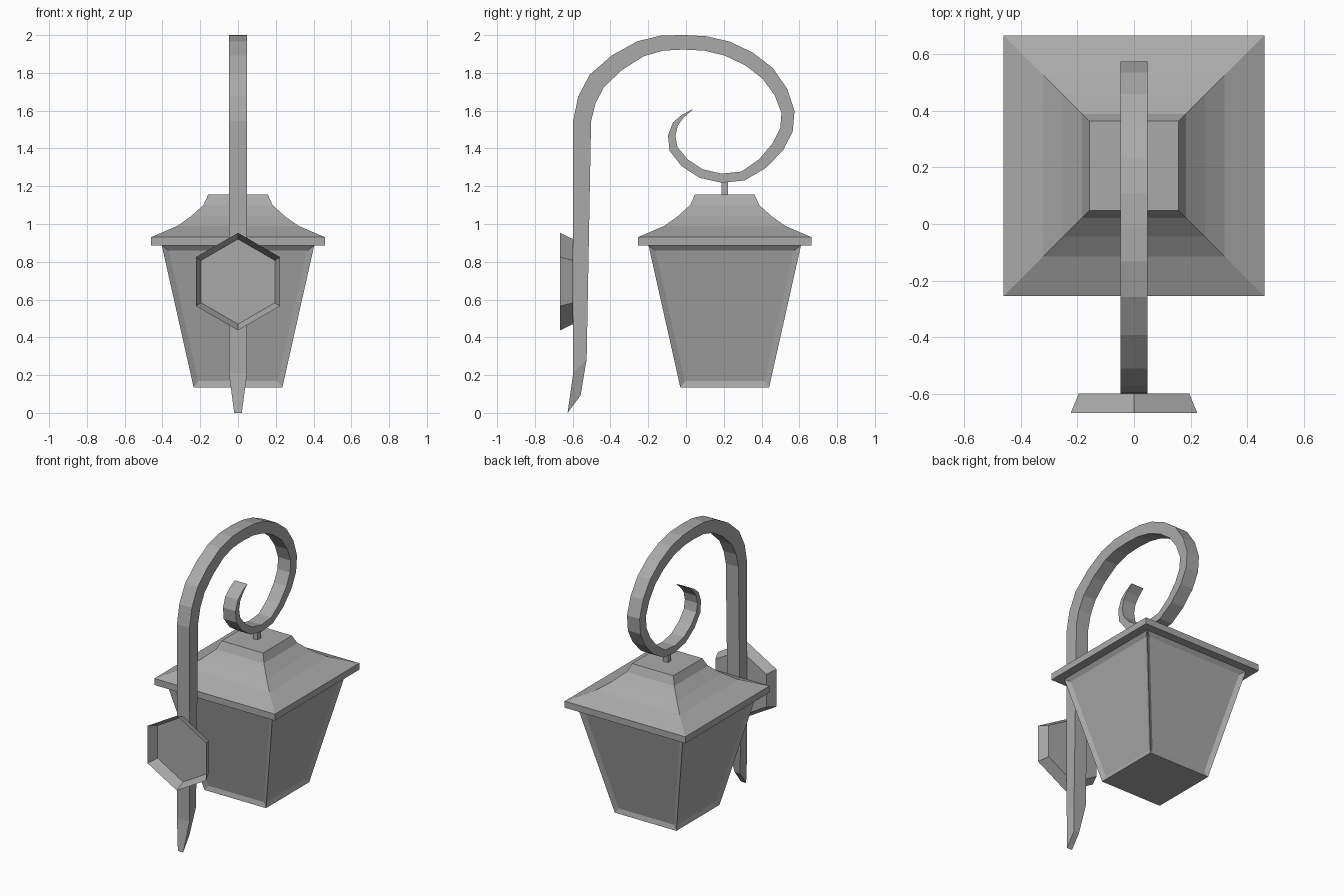
import bpy
import bmesh
import math
from mathutils import Vector

cube = bpy.data.objects.get("Cube")
if cube:
    bpy.data.objects.remove(cube, do_unlink=True)

# One flat metal grey for the whole lamp
grey = bpy.data.materials.new("plain grey")
grey.use_nodes = True
grey.diffuse_color = (0.4, 0.4, 0.4, 1)
grey.node_tree.nodes["Principled BSDF"].inputs["Base Color"].default_value = grey.diffuse_color

LANTERN_Y = 0.205
ARM_HALF = 0.048


def finish(name, bm, fix_normals=True):
    if fix_normals:
        bmesh.ops.recalc_face_normals(bm, faces=bm.faces)
    mesh = bpy.data.meshes.new(name)
    bm.to_mesh(mesh)
    bm.free()
    mesh.materials.append(grey)
    obj = bpy.data.objects.new(name, mesh)
    bpy.context.collection.objects.link(obj)
    return obj


def loft(rings, cap_start=True, cap_end=True):
    """Join equal rings of points with quads and cap the ends."""
    bm = bmesh.new()
    loops = [[bm.verts.new(p) for p in ring] for ring in rings]
    for a, b in zip(loops, loops[1:]):
        for i in range(len(a)):
            j = (i + 1) % len(a)
            bm.faces.new((a[i], a[j], b[j], b[i]))
    if cap_start:
        bm.faces.new(loops[0][::-1])
    if cap_end:
        bm.faces.new(loops[-1])
    return bm


def square(half, z):
    return [(sx * half, LANTERN_Y + sy * half, z)
            for sx, sy in ((-1, -1), (1, -1), (1, 1), (-1, 1))]


# Lantern body: tapered box with four recessed panes
bm = loft([square(0.235, 0.135), square(0.403, 0.885)])
bmesh.ops.recalc_face_normals(bm, faces=bm.faces)
panes = [f for f in bm.faces if abs(f.normal.z) < 0.5]
bmesh.ops.inset_individual(bm, faces=panes, thickness=0.03, depth=-0.015,
                           use_even_offset=True)
finish("lantern_body", bm)

# Roof: flared square cap with a short eave
roof_profile = [(0.46, 0.885), (0.46, 0.93), (0.32, 0.99), (0.25, 1.04),
                (0.183, 1.1), (0.158, 1.155)]
finish("lantern_roof", loft([square(h, z) for h, z in roof_profile]))

# Hanger between roof and scroll
finish("hanger_stem", loft([square(0.018, 1.15), square(0.018, 1.225)]))

# Scroll arm: centre line knots as (y, z, thickness)
knots = [Vector(k) for k in (
    (-0.55, 1.545, 0.095), (-0.471, 1.759, 0.1), (-0.24, 1.928, 0.086),
    (-0.013, 1.962, 0.077), (0.217, 1.929, 0.078), (0.431, 1.799, 0.078),
    (0.54, 1.593, 0.07), (0.487, 1.41, 0.066), (0.302, 1.254, 0.05),
    (0.08, 1.267, 0.048), (-0.066, 1.397, 0.046), (-0.056, 1.53, 0.03),
    (0.034, 1.606, 0.003))]


def spline(points):
    """Smooth path through the knots with one extra point per span."""
    first = points[0] + Vector((0, -0.25, 0))
    last = points[-1] * 2 - points[-2]
    p = [first] + points + [last]
    path = []
    for i in range(1, len(p) - 2):
        path.append(p[i])
        path.append((9 * (p[i] + p[i + 1]) - p[i - 1] - p[i + 2]) / 16)
    return path + [points[-1]]


def section(outer, inner, half):
    return [(-half, *outer), (half, *outer), (half, *inner), (-half, *inner)]


# The lower tail ends in a slanted, narrowed point
rings = [section((-0.627, 0), (-0.558, 0.093), 0.02),
         section((-0.597, 0.21), (-0.526, 0.283), ARM_HALF)]
path = spline(knots)
for i, point in enumerate(path):
    before = path[max(i - 1, 0)]
    after = path[min(i + 1, len(path) - 1)]
    tangent = (after - before).xy.normalized() if i else Vector((0, 1))
    side = Vector((-tangent.y, tangent.x)) * point.z / 2
    rings.append(section(point.xy + side, point.xy - side, ARM_HALF))
finish("scroll_arm", loft(rings))


# Wall plate: hollow six-sided cup, open towards the wall
def hexagon(radius, y):
    return [(radius * math.sin(math.radians(60 * i)), y,
             0.695 + radius * math.cos(math.radians(60 * i))) for i in range(6)]


finish("wall_plate", loft([hexagon(0.258, -0.667), hexagon(0.225, -0.598)],
                          cap_start=False))
